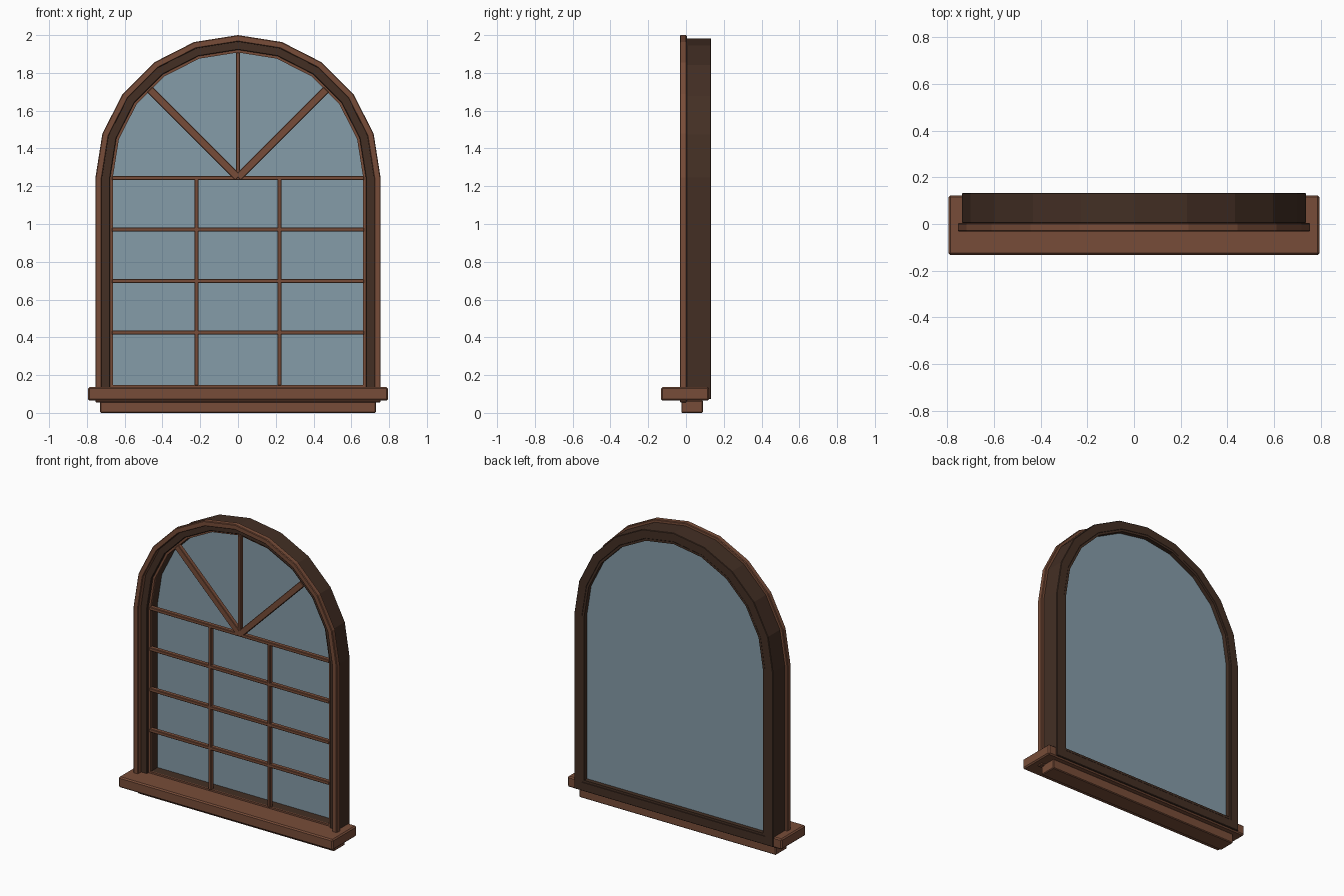
import bpy, bmesh, math
from mathutils import Matrix

if "Cube" in bpy.data.objects:
    bpy.data.objects.remove(bpy.data.objects["Cube"])

SPRING = 1.245   # height where the arch starts
SEGS = 10        # flat sides of the arch


def material(name, rgb):
    m = bpy.data.materials.new(name)
    m.diffuse_color = (*rgb, 1)
    m.use_nodes = True
    m.node_tree.nodes["Principled BSDF"].inputs["Base Color"].default_value = m.diffuse_color
    return m


BROWN = material("warm brown wood", (0.186, 0.073, 0.040))
DARK = material("dark brown wood", (0.056, 0.028, 0.0175))
GLASS = material("blue grey glass", (0.235, 0.335, 0.395))


def finish(bm, name, mat, bevel=0):
    bmesh.ops.recalc_face_normals(bm, faces=bm.faces)
    me = bpy.data.meshes.new(name)
    bm.to_mesh(me)
    bm.free()
    ob = bpy.data.objects.new(name, me)
    bpy.context.collection.objects.link(ob)
    me.materials.append(mat)
    if bevel:
        mod = ob.modifiers.new("edge", "BEVEL")
        mod.width = bevel
        mod.segments = 1
        mod.limit_method = "ANGLE"
        mod.angle_limit = math.radians(40)
    return ob


def outline(r):
    """Arched outline: round head of radius r on straight legs."""
    arc = [(r * math.cos(math.pi * i / SEGS), SPRING + r * math.sin(math.pi * i / SEGS))
           for i in range(SEGS + 1)]
    return [(r, 0.81 - r)] + arc + [(-r, 0.81 - r)]


def arch_ring(name, r_out, r_in, y0, y1, mat, bevel=0):
    bm = bmesh.new()
    loops = [[bm.verts.new((x, y, z)) for x, z in outline(r)]
             for r, y in ((r_out, y0), (r_out, y1), (r_in, y1), (r_in, y0))]
    n = len(loops[0])
    for k in range(4):
        a, b = loops[k], loops[(k + 1) % 4]
        for i in range(n):
            j = (i + 1) % n
            bm.faces.new((a[i], a[j], b[j], b[i]))
    return finish(bm, name, mat, bevel)


def arch_pane(name, r, y0, y1, mat):
    bm = bmesh.new()
    face = bm.faces.new([bm.verts.new((x, y0, z)) for x, z in outline(r)])
    new = bmesh.ops.extrude_face_region(bm, geom=[face])["geom"]
    verts = [v for v in new if isinstance(v, bmesh.types.BMVert)]
    bmesh.ops.translate(bm, verts=verts, vec=(0, y1 - y0, 0))
    return finish(bm, name, mat)


def box(name, x, y, z, mat, bevel=0):
    bm = bmesh.new()
    size = [b - a for a, b in (x, y, z)]
    mid = [(a + b) / 2 for a, b in (x, y, z)]
    bmesh.ops.create_cube(bm, size=1, matrix=Matrix.Translation(mid) @ Matrix.Diagonal((*size, 1)))
    return finish(bm, name, mat, bevel)


# Front casing, deep frame and inner stop
arch_ring("front_casing", 0.755, 0.72, -0.032, 0.004, BROWN, 0.004)
arch_ring("outer_frame", 0.737, 0.677, 0.003, 0.133, DARK, 0.003)
arch_ring("inner_frame", 0.678, 0.663, 0.03, 0.132, DARK)
arch_ring("glazing_bead", 0.678, 0.663, 0.02, 0.03, BROWN)

# Glass
arch_pane("glass", 0.668, 0.094, 0.103, GLASS)

# Sill and apron
box("sill", (-0.795, 0.795), (-0.133, 0.123), (0.065, 0.136), BROWN, 0.008)
box("apron", (-0.73, 0.73), (-0.025, 0.09), (0, 0.066), BROWN, 0.005)

# Glazing bars
Y = (0.012, 0.042)
for i in range(4):
    z = SPRING - 0.002 - 0.2725 * i
    box(f"horizontal_bar_{i + 1}", (-0.667, 0.667), Y, (z - 0.011, z + 0.011), BROWN, 0.003)
for side, s in (("left", -1), ("right", 1)):
    x = 0.22 * s
    box(f"vertical_bar_{side}", (x - 0.01, x + 0.01), Y, (0.145, SPRING), BROWN, 0.003)

# Fan bars in the arch
box("fan_bar_middle", (-0.01, 0.01), Y, (SPRING - 0.012, 1.908), BROWN, 0.003)
for side, s in (("left", -1), ("right", 1)):
    bar = box(f"fan_bar_{side}", (-0.02, 0.02), (0.011, 0.041), (0, 0.66), BROWN, 0.003)
    bar.location = (0, 0, SPRING)
    bar.rotation_euler = (0, s * math.radians(45), 0)
